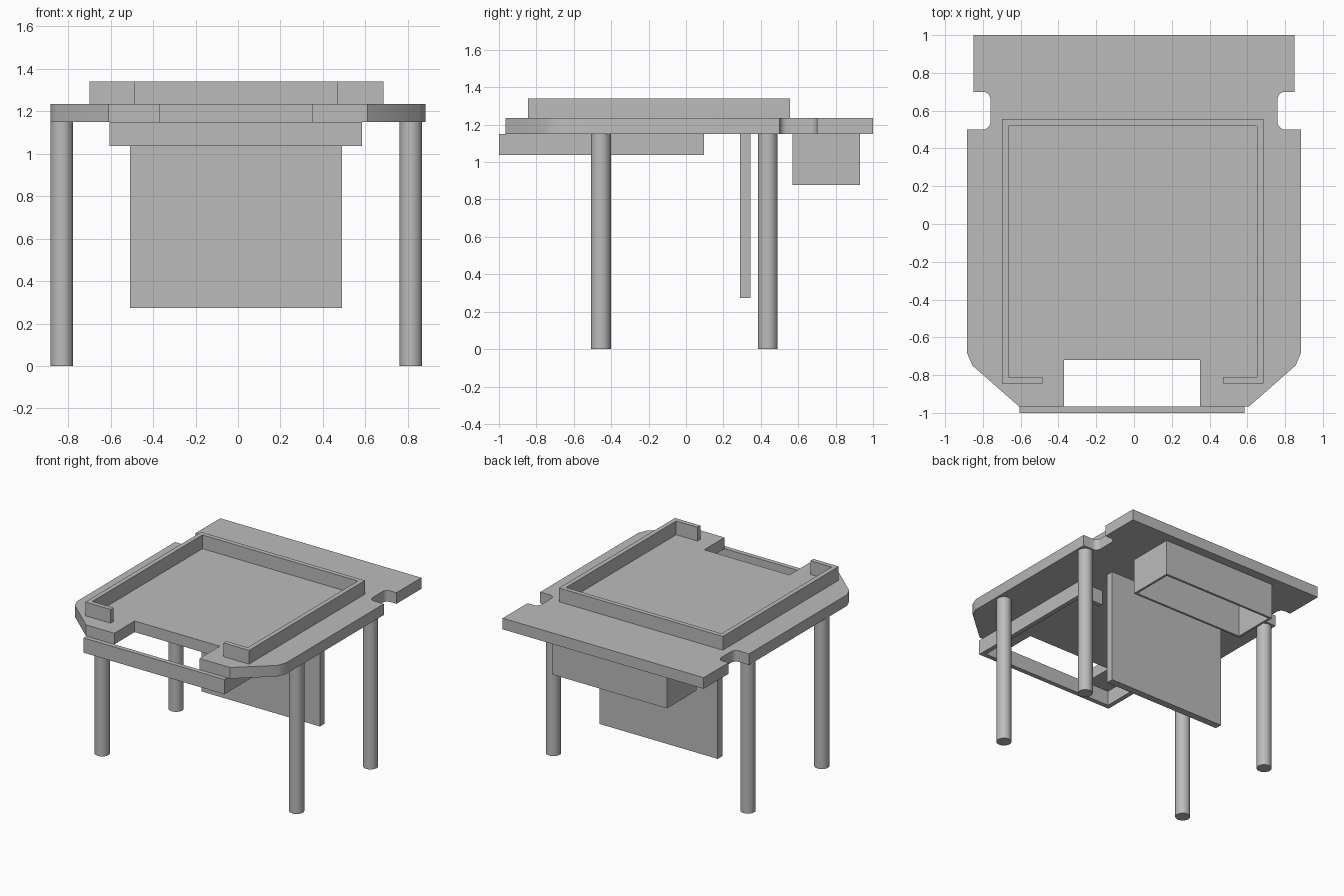
import bpy
import bmesh
import math

cube = bpy.data.objects.get("Cube")
if cube:
    bpy.data.objects.remove(cube, do_unlink=True)

grey = bpy.data.materials.new("plain grey")
grey.use_nodes = True
colour = (0.5, 0.5, 0.5, 1)
grey.diffuse_color = colour
grey.node_tree.nodes["Principled BSDF"].inputs["Base Color"].default_value = colour


def finish(bm, name):
    bmesh.ops.recalc_face_normals(bm, faces=bm.faces)
    mesh = bpy.data.meshes.new(name)
    bm.to_mesh(mesh)
    bm.free()
    mesh.materials.append(grey)
    obj = bpy.data.objects.new(name, mesh)
    bpy.context.collection.objects.link(obj)
    return obj


def smooth(obj):
    bpy.ops.object.select_all(action='DESELECT')
    obj.select_set(True)
    bpy.context.view_layer.objects.active = obj
    bpy.ops.object.shade_smooth_by_angle(angle=math.radians(35))


def extrude(name, outline, z0, z1):
    """Solid prism from a flat outline."""
    bm = bmesh.new()
    face = bm.faces.new([bm.verts.new((x, y, z0)) for x, y in outline])
    top = bmesh.ops.extrude_face_region(bm, geom=[face])["geom"]
    verts = [v for v in top if isinstance(v, bmesh.types.BMVert)]
    bmesh.ops.translate(bm, verts=verts, vec=(0, 0, z1 - z0))
    return finish(bm, name)


def rectangle(x0, x1, y0, y1):
    return [(x0, y0), (x1, y0), (x1, y1), (x0, y1)]


def lipped_frame(x0, x1, closed_y, open_y, wall=0.035, lip=0.215):
    """Three-sided wall whose open side ends in two short lips."""
    s = wall if open_y > closed_y else -wall
    return [(x0, closed_y), (x1, closed_y), (x1, open_y), (x1 - lip, open_y),
            (x1 - lip, open_y - s), (x1 - wall, open_y - s),
            (x1 - wall, closed_y + s), (x0 + wall, closed_y + s),
            (x0 + wall, open_y - s), (x0 + lip, open_y - s),
            (x0 + lip, open_y), (x0, open_y)]


def arc(cx, cy, r, start, end, steps=6):
    angles = [math.radians(start + (end - start) * i / steps) for i in range(steps + 1)]
    return [(cx + r * math.cos(a), cy + r * math.sin(a)) for a in angles]


UNDERSIDE, TOP = 1.15, 1.235

# Top plate: rounded side notches, chamfered front corners, front cut-out
side = [(0.61, -0.965), (0.855, -0.75), (0.883, -0.685), (0.883, 0.5)]
side += arc(0.8, 0.54, 0.04, 270, 180) + arc(0.8, 0.66, 0.04, 180, 90)
side += [(0.85, 0.7), (0.85, 1)]
cutout = [(-0.37, -0.965), (-0.37, -0.72), (0.35, -0.72), (0.35, -0.965)]
outline = cutout + side + [(-x, y) for x, y in reversed(side)]
smooth(extrude("top_plate", outline, UNDERSIDE, TOP))

# Raised rim, open at the front, and the lower frame, open at the back
extrude("upper_rim", lipped_frame(-0.7, 0.685, 0.555, -0.845), TOP, 1.34)
extrude("lower_frame", lipped_frame(-0.605, 0.585, -1, 0.095), 1.037, UNDERSIDE)

# Hanging panel
extrude("hanging_panel", rectangle(-0.51, 0.49, 0.29, 0.345), 0.273, UNDERSIDE)

# Rear box, hollow from below
bin_obj = extrude("rear_box", rectangle(-0.49, 0.48, 0.57, 0.93), 0.877, UNDERSIDE)
bm = bmesh.new()
bm.from_mesh(bin_obj.data)
bottom = min(bm.faces, key=lambda f: f.calc_center_median().z)
bmesh.ops.inset_individual(bm, faces=[bottom], thickness=0.025)
bmesh.ops.inset_individual(bm, faces=[bottom], thickness=0, depth=-0.26)
bm.to_mesh(bin_obj.data)
bm.free()

# Legs
for x, x_name in ((-0.83, "right"), (0.815, "left")):
    for y, y_name in ((-0.455, "front"), (0.437, "back")):
        circle = arc(x, y, 0.053, 0, 360, 32)[:-1]
        smooth(extrude(f"{y_name}_{x_name}_leg", circle, 0, UNDERSIDE))
